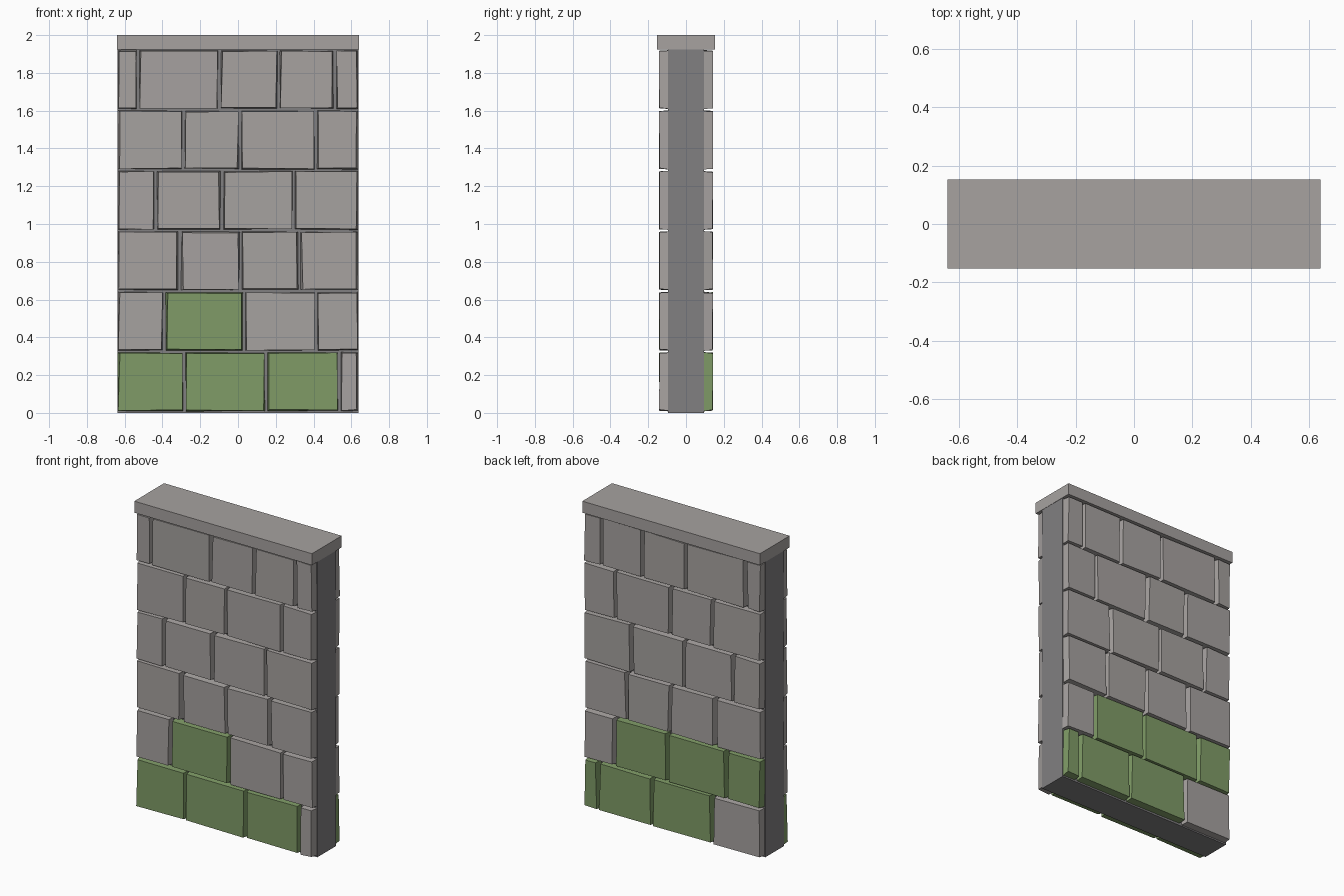
import bpy, bmesh, random

if "Cube" in bpy.data.objects:
    bpy.data.objects.remove(bpy.data.objects["Cube"])

random.seed(7)

def material(name, r, g, b):
    m = bpy.data.materials.new(name)
    m.diffuse_color = (r, g, b, 1)
    m.use_nodes = True
    m.node_tree.nodes["Principled BSDF"].inputs["Base Color"].default_value = m.diffuse_color
    return m

STONE = material("warm_grey_stone", 0.385, 0.362, 0.352)
CORE = material("dark_grey_mortar", 0.220, 0.214, 0.220)
MOSS = material("mossy_green_stone", 0.214, 0.330, 0.135)

FACES = [(0, 1, 2, 3), (4, 5, 6, 7), (0, 1, 5, 4),
         (1, 2, 6, 5), (2, 3, 7, 6), (3, 0, 4, 7)]

def hexahedron(name, corners, mat):
    bm = bmesh.new()
    vs = [bm.verts.new(c) for c in corners]
    for f in FACES:
        bm.faces.new([vs[i] for i in f])
    bmesh.ops.recalc_face_normals(bm, faces=bm.faces)
    me = bpy.data.meshes.new(name)
    bm.to_mesh(me)
    bm.free()
    me.materials.append(mat)
    ob = bpy.data.objects.new(name, me)
    bpy.context.collection.objects.link(ob)

def box(name, x, y, z0, z1, mat):
    hexahedron(name, [(sx * x, sy * y, z) for z in (z0, z1)
                      for sx, sy in ((-1, -1), (1, -1), (1, 1), (-1, 1))], mat)

# wall core and coping slab
box("wall_core", 0.638, 0.095, 0.0, 1.925, CORE)
box("top_cap", 0.64, 0.153, 1.925, 2.0, STONE)

# vertical joints in each course, bottom to top
JOINTS = [
    (-0.285, 0.148, 0.535),
    (-0.388, 0.033, 0.415),
    (-0.308, 0.015, 0.325),
    (-0.435, -0.085, 0.295),
    (-0.288, 0.012, 0.413),
    (-0.528, -0.098, 0.215, 0.512),
]
# (course, position) of mossy stones on each face
MOSSY = {
    "front": {(0, 0), (0, 1), (0, 2), (1, 1)},
    "back": {(0, 1), (0, 2), (0, 3), (1, 0), (1, 1), (1, 2)},
}

def stone(name, x0, x1, z0, z1, side, mat):
    # slightly crooked block: jittered base, randomly inset outer face
    j = lambda: random.uniform(-0.003, 0.003)
    inset = lambda: random.uniform(0.0, 0.011)
    quad = ((x0, z0, 1, 1), (x1, z0, -1, 1), (x1, z1, -1, -1), (x0, z1, 1, -1))
    base = [(x + j(), side * 0.093, z + j()) for x, z, _, _ in quad]
    outer = [(x + dx * inset(), side * random.uniform(0.139, 0.144),
              z + dz * inset() * 0.6) for x, z, dx, dz in quad]
    hexahedron(name, base + outer, mat)

# stone facing on both sides
for face, side in (("front", -1), ("back", 1)):
    for row, joints in enumerate(JOINTS):
        edges = (-0.643,) + joints + (0.643,)
        for i in range(len(edges) - 1):
            mat = MOSS if (row, i) in MOSSY[face] else STONE
            stone(f"{face}_stone_{row + 1}_{i + 1}",
                  edges[i] + 0.008, edges[i + 1] - 0.008,
                  row * 0.32 + 0.011, row * 0.32 + 0.319, side, mat)
